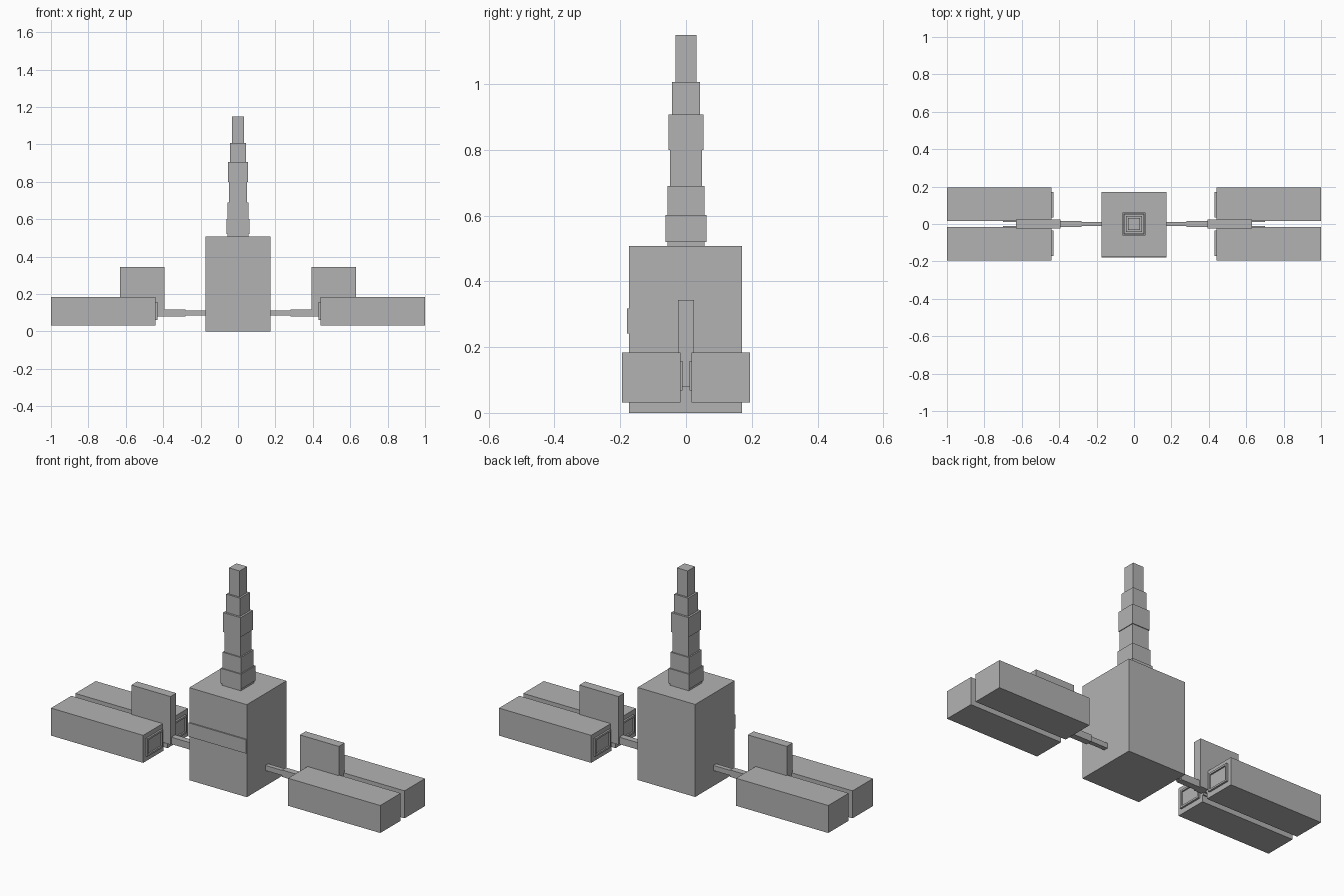
import bpy
import bmesh

cube = bpy.data.objects.get("Cube")
if cube:
    bpy.data.objects.remove(cube, do_unlink=True)

grey = bpy.data.materials.new("plain grey")
grey.use_nodes = True
colour = (0.45, 0.45, 0.45, 1)
grey.diffuse_color = colour
grey.node_tree.nodes["Principled BSDF"].inputs["Base Color"].default_value = colour


def box(name, x, y, z, recess=None):
    """Box from (low, high) ranges; recess = direction of a face to sink inside a rim."""
    bm = bmesh.new()
    bmesh.ops.create_cube(bm, size=1)
    for v in bm.verts:
        v.co = [(lo + hi) / 2 + c * (hi - lo) for c, (lo, hi) in zip(v.co, (x, y, z))]
    bm.normal_update()
    if recess:
        faces = [f for f in bm.faces if f.normal.dot(recess) > 0.9]
        bmesh.ops.inset_region(bm, faces=faces, thickness=0.014, depth=0)
        bmesh.ops.inset_region(bm, faces=faces, thickness=0.001, depth=-0.007)
    mesh = bpy.data.meshes.new(name)
    bm.to_mesh(mesh)
    bm.free()
    mesh.materials.append(grey)
    obj = bpy.data.objects.new(name, mesh)
    bpy.context.collection.objects.link(obj)
    return obj


def span(side, lo, hi):
    """Range mirrored to the given side of zero."""
    return tuple(sorted((side * lo, side * hi)))


# Main body with a thin band on its front
box("body", (-0.175, 0.175), (-0.173, 0.17), (0, 0.508))
box("front_band", (-0.174, 0.174), (-0.18, -0.17), (0.242, 0.318))

# Stepped mast: half width and top of each section
bottom = 0.508
sections = [(0.057, 0.52), (0.062, 0.602), (0.056, 0.69), (0.049, 0.8),
            (0.053, 0.907), (0.042, 1.007), (0.032, 1.15)]
for i, (half, top) in enumerate(sections):
    box(f"mast_section_{i + 1}", (-half, half), (-half, half), (bottom, top))
    bottom = top

for side, label in ((1, "left"), (-1, "right")):
    # Two-step arm and upright fin
    box(f"{label}_inner_arm", span(side, 0.17, 0.285), (-0.012, 0.012), (0.085, 0.113))
    box(f"{label}_outer_arm", span(side, 0.28, 0.44), (-0.017, 0.017), (0.08, 0.118))
    box(f"{label}_fin", span(side, 0.393, 0.63), (-0.025, 0.025), (0.08, 0.344))

    # Paired pods with a rimmed end plate and a plate facing the gap
    for row, place in ((-1, "front"), (1, "back")):
        name = f"{label}_{place}"
        box(f"{name}_pod", span(side, 0.44, 1), span(row, 0.017, 0.194), (0.032, 0.183))
        box(f"{name}_end_plate", span(side, 0.43, 0.445), span(row, 0.036, 0.171),
            (0.06, 0.158), recess=(-side, 0, 0))
        box(f"{name}_gap_plate", span(side, 0.44, 0.7), span(row, 0.01, 0.02),
            (0.068, 0.158))
